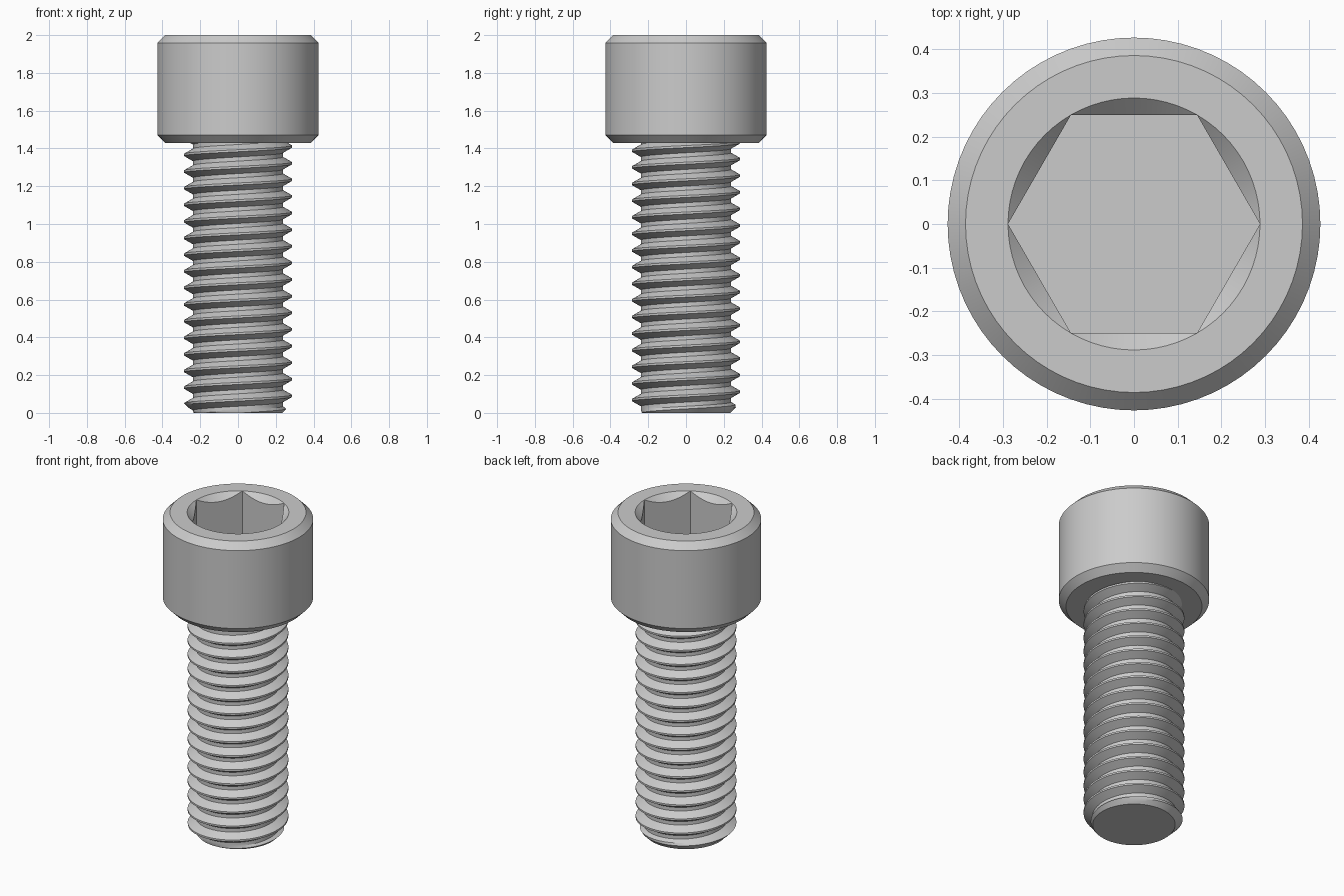
import bpy, bmesh, math

cube = bpy.data.objects.get("Cube")
if cube:
    bpy.data.objects.remove(cube)

steel = bpy.data.materials.new("steel grey")
steel.use_nodes = True
GREY = (0.6, 0.6, 0.6, 1)
steel.diffuse_color = GREY
steel.node_tree.nodes["Principled BSDF"].inputs["Base Color"].default_value = GREY

LENGTH, TOP = 1.43, 2.0             # shank length, overall height
PITCH, CREST, ROOT = 0.088, 0.286, 0.238
TIP = 0.234                         # radius of the flat tip
HEAD, BEVEL = 0.427, 0.041
FLAT, FLOOR = 0.25, 1.7             # socket half width across flats, floor height
CORNER = FLAT / math.cos(math.pi / 6)


def polar(r, a, z):
    return (r * math.cos(a), r * math.sin(a), z)


def finish(bm, name, angle):
    """Weld, cap the open ends and turn the mesh into a shaded object."""
    bmesh.ops.remove_doubles(bm, verts=bm.verts, dist=1e-5)
    bmesh.ops.dissolve_degenerate(bm, edges=bm.edges, dist=1e-5)
    open_edges = [e for e in bm.edges if e.is_boundary]
    bmesh.ops.holes_fill(bm, edges=open_edges, sides=0)
    bmesh.ops.recalc_face_normals(bm, faces=bm.faces)
    mesh = bpy.data.meshes.new(name)
    bm.to_mesh(mesh)
    bm.free()
    mesh.materials.append(steel)
    obj = bpy.data.objects.new(name, mesh)
    bpy.context.collection.objects.link(obj)
    bpy.ops.object.select_all(action='DESELECT')
    obj.select_set(True)
    bpy.context.view_layer.objects.active = obj
    bpy.ops.object.shade_smooth_by_angle(angle=math.radians(angle))
    return obj


def skin(bm, columns):
    """Join neighbouring columns of points with quads."""
    cols = [[bm.verts.new(p) for p in col] for col in columns]
    for a, b in zip(cols, cols[1:]):
        for k in range(len(a) - 1):
            bm.faces.new((a[k], b[k], b[k + 1], a[k + 1]))


# Head: bevelled cylinder with a countersunk hexagonal socket
def head_column(a):
    hexagon = FLAT / math.cos(a % (math.pi / 3) - math.pi / 6)
    profile = [(HEAD - BEVEL, LENGTH), (HEAD, LENGTH + BEVEL),
               (HEAD, TOP - BEVEL), (HEAD - BEVEL, TOP), (CORNER, TOP),
               (hexagon, TOP - (CORNER - hexagon)), (hexagon, FLOOR)]
    return [polar(r, a, z) for r, z in profile]


SIDES = 72
bm = bmesh.new()
skin(bm, [head_column(math.tau * i / SIDES + 1e-9) for i in range(SIDES + 1)])
finish(bm, "socket_head", 25)


# Shank: right-handed helical thread, clipped at both ends
STEPS = [-0.5, -0.375, -0.2188, -0.0625, 0.0625, 0.2188, 0.375]
PHASE = 1.41                        # height of a crest on the +x side


def thread_radius(z, a):
    turn = (z - PHASE) / PITCH - a / math.tau
    off = abs(turn - round(turn))
    slope = min(max((off - 0.0625) / 0.3125, 0), 1)
    return min(CREST + (ROOT - CREST) * slope, TIP + z)


def thread_column(a):
    col = []
    for n in range(-19, 3):
        for s in STEPS:
            z = PHASE + PITCH * (n + s + a / math.tau)
            z = min(max(z, 0), LENGTH)
            col.append(polar(thread_radius(z, a), a, z))
    return col


bm = bmesh.new()
skin(bm, [thread_column(math.tau * i / SIDES) for i in range(SIDES + 1)])
finish(bm, "threaded_shank", 25)
